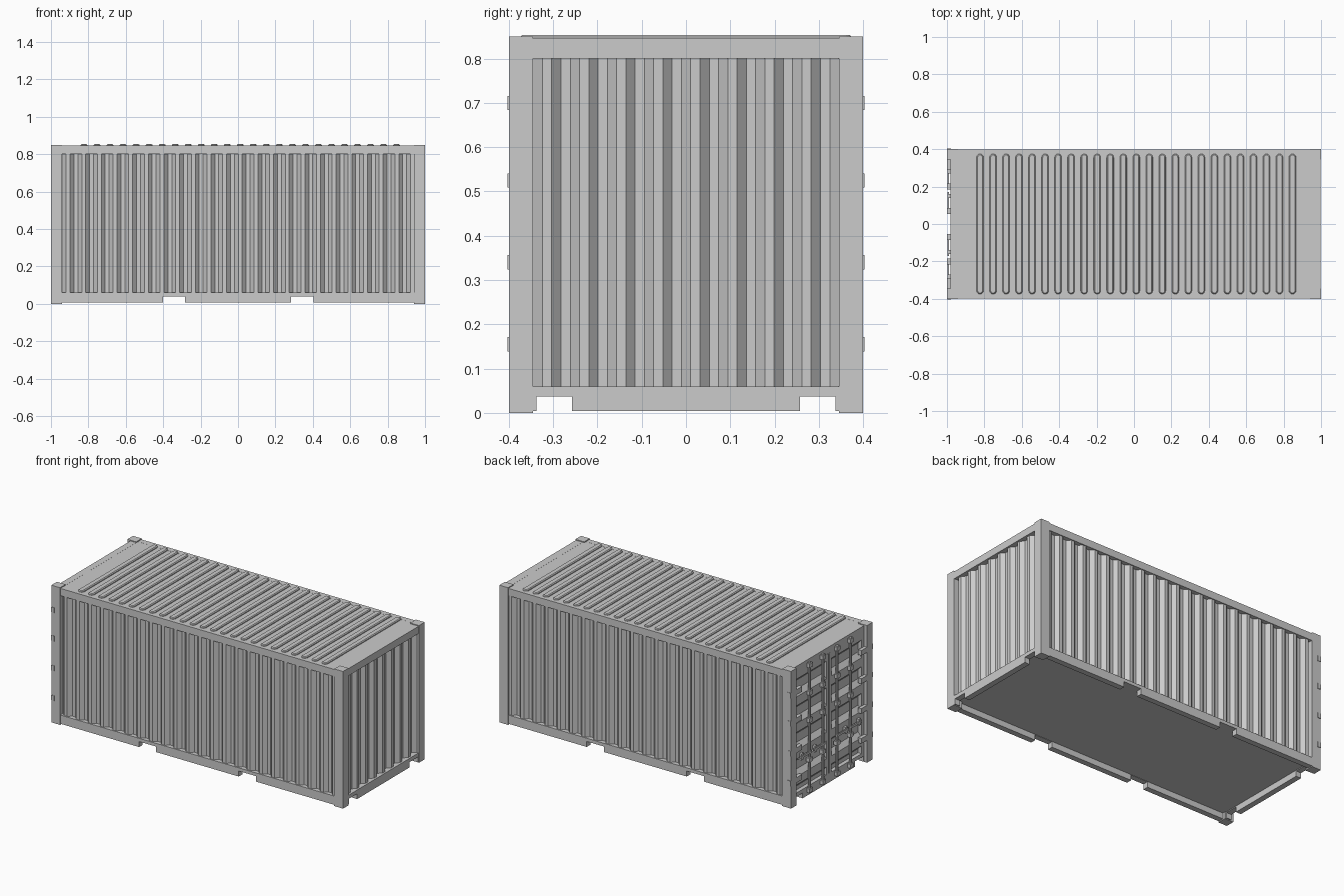
import bpy, bmesh, math
from mathutils import Vector

if "Cube" in bpy.data.objects:
    bpy.data.objects.remove(bpy.data.objects["Cube"])


def finish(name, bm):
    bmesh.ops.recalc_face_normals(bm, faces=bm.faces)
    me = bpy.data.meshes.new(name)
    bm.to_mesh(me)
    bm.free()
    ob = bpy.data.objects.new(name, me)
    bpy.context.collection.objects.link(ob)
    return ob


def prism(name, pts, axis, a, b):
    """Extrude a 2D profile along an axis from a to b."""
    place = {'x': lambda p, t: (t, p[0], p[1]),
             'y': lambda p, t: (p[0], t, p[1]),
             'z': lambda p, t: (p[0], p[1], t)}[axis]
    bm = bmesh.new()
    lo = [bm.verts.new(place(p, a)) for p in pts]
    hi = [bm.verts.new(place(p, b)) for p in pts]
    bm.faces.new(lo)
    bm.faces.new(hi)
    for i in range(len(pts)):
        j = (i + 1) % len(pts)
        bm.faces.new((lo[i], lo[j], hi[j], hi[i]))
    return finish(name, bm)


def box(name, x0, x1, y0, y1, z0, z1):
    return prism(name, [(x0, y0), (x1, y0), (x1, y1), (x0, y1)], 'z', z0, z1)


def notched(a, b, notches, z0, zn, z1):
    """Rail outline with rectangular fork pockets cut in its lower edge."""
    pts = [(a, z0)]
    for n0, n1 in notches:
        pts += [(n0, z0), (n0, zn), (n1, zn), (n1, z0)]
    return pts + [(b, z0), (b, z1), (a, z1)]


def corrugation(a, b, outer, inner, back, period=0.0837):
    """Trapezoid wave (along, depth) closed by a straight back."""
    q = period / 4
    pts, t, k = [], a, 0
    depth = [inner, outer, outer, inner]
    while t < b - 1e-6:
        pts.append((t, depth[k % 4]))
        t += q
        k += 1
    pts.append((b, depth[k % 4]))
    return pts + [(b, back), (a, back)]


# corner posts
for sx in (-1, 1):
    for sy in (-1, 1):
        xs, ys = sorted((sx * 0.94, sx)), sorted((sy * 0.345, sy * 0.4))
        box("corner_post", *xs, *ys, 0, 0.85)

# long side rails and corrugated walls
side_notches = [(-0.40, -0.283), (0.283, 0.403)]
for s in (-1, 1):
    ys = sorted((s * 0.362, s * 0.397))
    prism("side_bottom_rail", notched(-0.94, 0.94, side_notches, 0.006, 0.04, 0.06), 'y', *ys)
    box("side_top_rail", -0.94, 0.94, *ys, 0.80, 0.845)
    wave = corrugation(-0.94, 0.94, 0.391, 0.37, 0.36)
    prism("side_wall", [(x, s * d) for x, d in wave], 'z', 0.055, 0.805)

# closed end with rails and corrugated wall
end_notches = [(-0.338, -0.257), (0.257, 0.338)]
end_profile = notched(-0.345, 0.345, end_notches, 0.004, 0.037, 0.06)
prism("end_bottom_rail", end_profile, 'x', 0.962, 0.997)
box("end_top_rail", 0.95, 0.997, -0.345, 0.345, 0.80, 0.845)
wave = corrugation(-0.345, 0.345, 0.985, 0.964, 0.95)
prism("end_wall", [(d, y) for y, d in wave], 'z', 0.055, 0.805)

# floor and roof plates
box("floor", -0.965, 0.965, -0.365, 0.365, 0.042, 0.055)
box("roof", -0.975, 0.99, -0.39, 0.39, 0.825, 0.8445)


# rounded raised ribs across the roof
def roof_rib(x):
    bm = bmesh.new()
    rings = []
    for r, z in ((0.019, 0.843), (0.018, 0.849), (0.013, 0.8535)):
        ring = []
        for s in (1, -1):
            for i in range(9):
                a = math.pi * i / 8 + (0 if s > 0 else math.pi)
                ring.append(bm.verts.new((x + r * math.cos(a),
                                          s * 0.356 + r * math.sin(a), z)))
        rings.append(ring)
    for lo, hi in zip(rings, rings[1:]):
        for i in range(len(lo)):
            j = (i + 1) % len(lo)
            bm.faces.new((lo[i], lo[j], hi[j], hi[i]))
    bm.faces.new(rings[-1])
    bm.faces.new(rings[0])
    finish("roof_rib", bm)


for i in range(25):
    roof_rib(-0.823 + i * 0.0696)

# door end frame
prism("door_sill", end_profile, 'x', -0.98, -0.945)
box("door_header", -0.98, -0.94, -0.345, 0.345, 0.80, 0.845)


def rod(name, x, y, z0, z1, r=0.0085, n=10):
    ring = [(x + r * math.cos(2 * math.pi * i / n), y + r * math.sin(2 * math.pi * i / n))
            for i in range(n)]
    return prism(name, ring, 'z', z0, z1)


# door leaves: ribbed panel, stiles, lock rods, handles and hinges
OUT, IN = -0.98, -0.956
for s in (-1, 1):
    def dbox(name, x0, x1, y0, y1, z0, z1):
        box(name, x0, x1, *sorted((s * y0, s * y1)), z0, z1)

    prof = [(-0.945, 0.055), (IN, 0.055), (IN, 0.085), (OUT, 0.11)]
    for k in range(4):
        z = 0.16 + k * 0.165
        prof += [(OUT, z), (IN, z + 0.03), (IN, z + 0.085), (OUT, z + 0.11)]
    prof += [(OUT, 0.805), (-0.945, 0.805)]
    prism("door_panel", prof, 'y', *sorted((s * 0.02, s * 0.33)))
    dbox("door_inner_stile", -0.981, -0.945, 0.004, 0.025, 0.055, 0.805)
    dbox("door_outer_stile", -0.981, -0.945, 0.32, 0.343, 0.055, 0.805)
    for y in (0.07, 0.2):
        rod("lock_rod", -0.988, s * y, 0.02, 0.83)
        for z in (0.025, 0.215, 0.46, 0.63, 0.80):
            dbox("rod_bracket", -0.999, -0.975, y - 0.016, y + 0.016, z, z + 0.025)
        dbox("lock_handle", -0.998, -0.990, y - 0.01, y + 0.1, 0.268, 0.282)
        dbox("handle_catch", -0.996, -0.955, y + 0.07, y + 0.09, 0.255, 0.295)
    for z in (0.155, 0.34, 0.525, 0.70):
        dbox("door_hinge", -1.0, -0.978, 0.29, 0.403, z - 0.016, z + 0.016)
